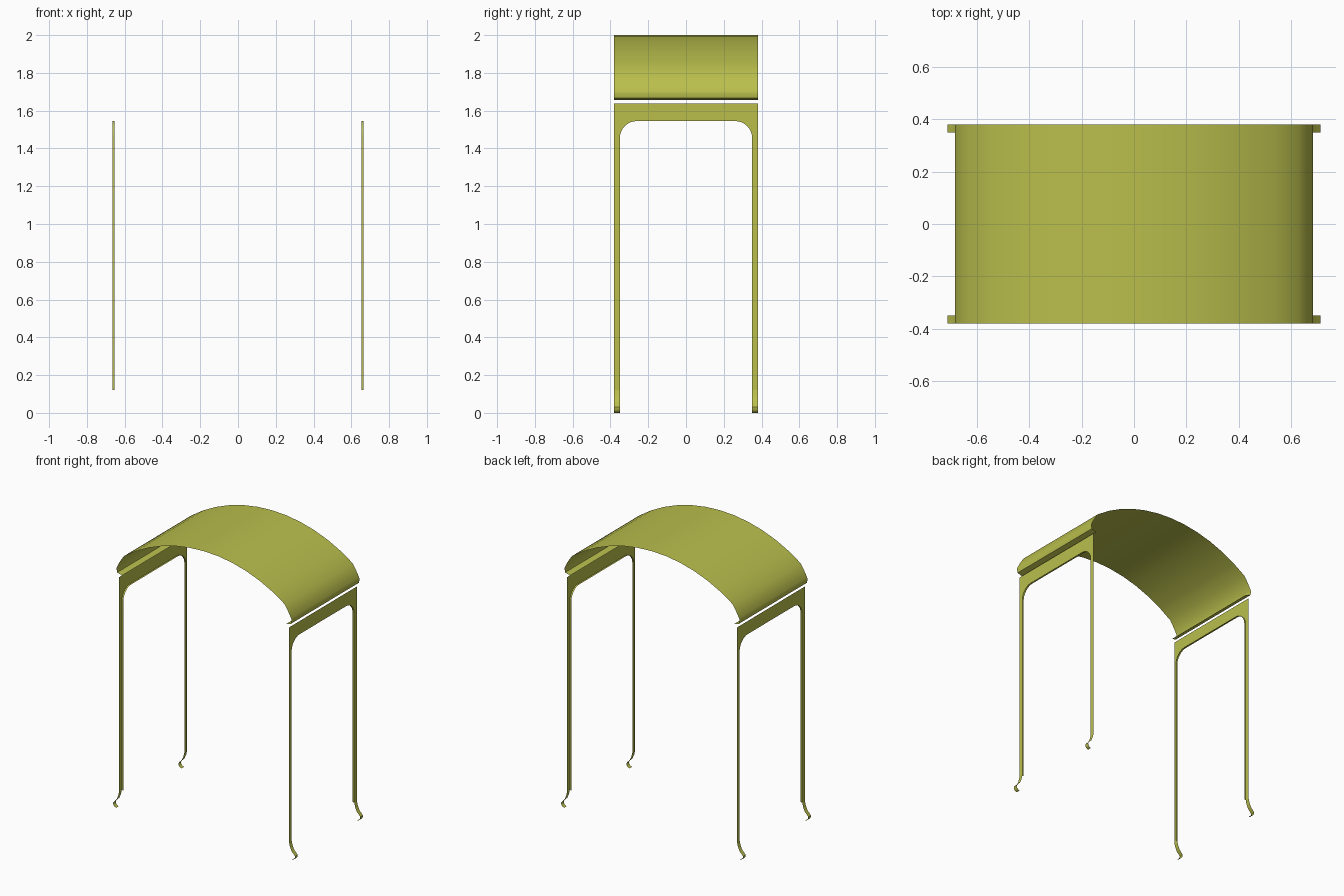
import bpy, bmesh, math

cube = bpy.data.objects.get("Cube")
if cube:
    bpy.data.objects.remove(cube, do_unlink=True)

# Single olive paint
COLOUR = (0.49, 0.52, 0.073, 1)
olive = bpy.data.materials.new("olive_yellow")
olive.use_nodes = True
olive.diffuse_color = COLOUR
olive.node_tree.nodes["Principled BSDF"].inputs["Base Color"].default_value = COLOUR

DEPTH = 0.38      # half depth of the canopy
LEG_IN = 0.35     # inner edge of each leg
SIDE_X = 0.665    # side frame plane
LEG_Z = 0.12      # where the legs meet the feet


def finish(name, bm, smooth=40):
    mesh = bpy.data.meshes.new(name)
    bm.normal_update()
    bm.to_mesh(mesh)
    bm.free()
    mesh.materials.append(olive)
    obj = bpy.data.objects.new(name, mesh)
    bpy.context.collection.objects.link(obj)
    bpy.ops.object.select_all(action="DESELECT")
    obj.select_set(True)
    bpy.context.view_layer.objects.active = obj
    bpy.ops.object.shade_smooth_by_angle(angle=math.radians(smooth))
    return obj


def strip(bm, first, second, flip=False):
    """Join two equal rows of points with quads."""
    a = [bm.verts.new(p) for p in first]
    b = [bm.verts.new(p) for p in second]
    for i in range(len(a) - 1):
        quad = [a[i], a[i + 1], b[i + 1], b[i]]
        bm.faces.new(quad[::-1] if flip else quad)


# Curved roof sheet: shallow arc, steep eaves and small inward lips
R = 1.07
end = math.asin(0.63 / R)
arc = [(R * math.sin(end * i / 6), 2 - R + R * math.cos(end * i / 6)) for i in range(7)]
eave = [(0.66, 1.748), (0.683, 1.705), (0.685, 1.69), (0.68, 1.668), (0.642, 1.656)]
half = arc + eave
profile = [(-x, z) for x, z in half[:0:-1]] + half
bm = bmesh.new()
strip(bm, [(x, -DEPTH, z) for x, z in profile], [(x, DEPTH, z) for x, z in profile])
finish("roof", bm)

# Rounded opening between a pair of legs
RAD, TOP = 0.09, 1.545
corner = [(LEG_IN - RAD + RAD * math.cos(math.pi / 2 * i / 8),
           TOP - RAD + RAD * math.sin(math.pi / 2 * i / 8)) for i in range(9)]
arch = [(LEG_IN, LEG_Z)] + corner
arch += [(-y, z) for y, z in arch[::-1]]

# Hooked foot profile
hook = [(SIDE_X, LEG_Z), (0.672, 0.09), (0.685, 0.06), (0.703, 0.042),
        (0.712, 0.03), (0.71, 0.015), (0.7, 0.004), (0.688, 0)]

for side, s in (("left", 1), ("right", -1)):
    # Flat side frame: top rail with two slim legs
    bm = bmesh.new()
    outline = [(DEPTH, LEG_Z), (DEPTH, 1.638), (-DEPTH, 1.638), (-DEPTH, LEG_Z)] + arch[::-1]
    verts = [bm.verts.new((s * SIDE_X, y, z)) for y, z in outline]
    bm.faces.new(verts if s > 0 else verts[::-1])
    finish(side + "_frame", bm)

    # Narrow returned edge around the opening
    bm = bmesh.new()
    strip(bm, [(s * SIDE_X, y, z) for y, z in arch],
          [(s * (SIDE_X - 0.012), y, z) for y, z in arch], flip=s < 0)
    finish(side + "_opening_rim", bm)

    # Feet
    for end_name, y0, y1 in (("front", -DEPTH, -LEG_IN), ("back", LEG_IN, DEPTH)):
        bm = bmesh.new()
        strip(bm, [(s * x, y0, z) for x, z in hook],
              [(s * x, y1, z) for x, z in hook], flip=s < 0)
        finish(f"{side}_{end_name}_foot", bm)
